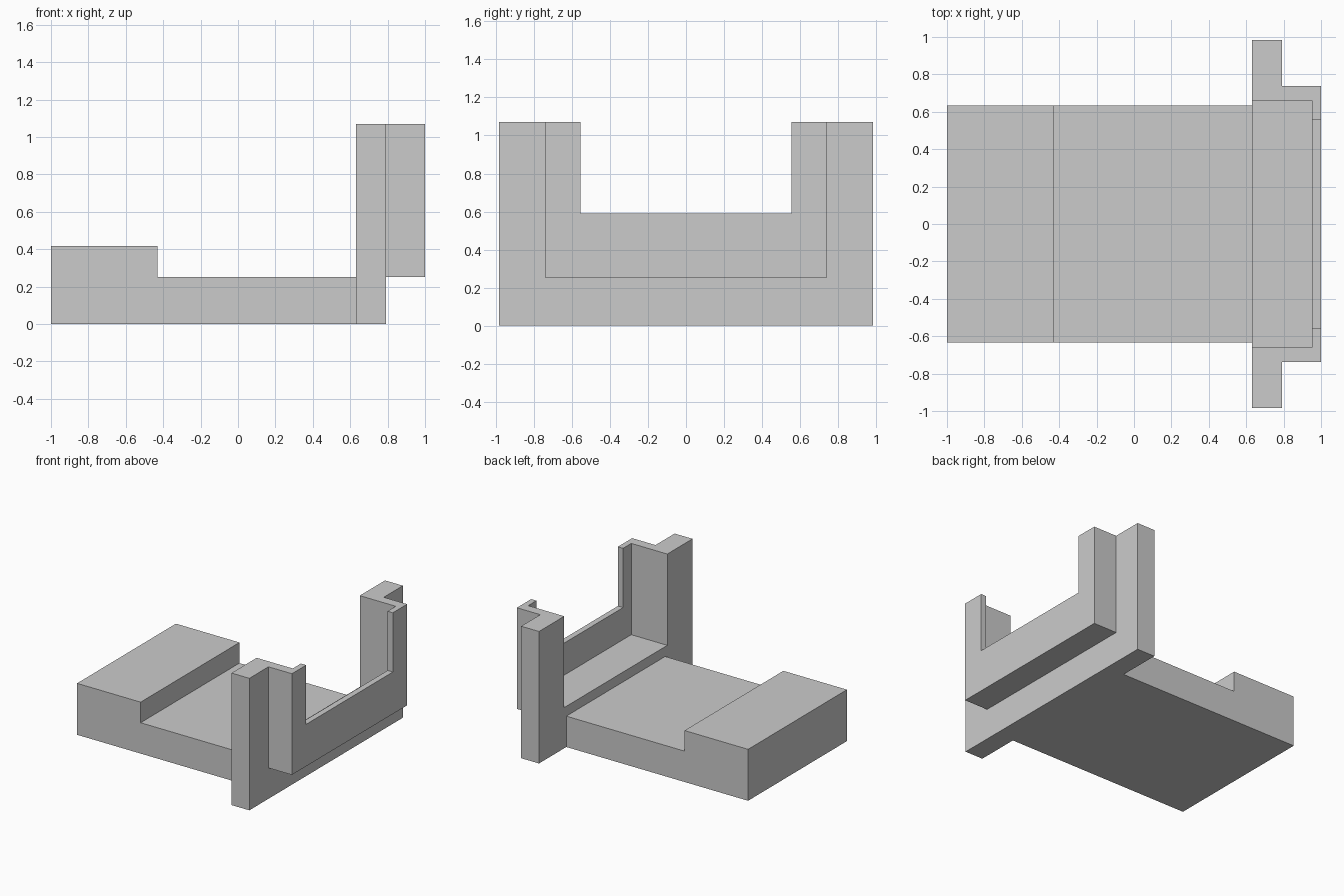
import bpy, bmesh

if "Cube" in bpy.data.objects:
    bpy.data.objects.remove(bpy.data.objects["Cube"])

grey = bpy.data.materials.new("plain grey")
grey.diffuse_color = (0.6, 0.6, 0.6, 1)
grey.use_nodes = True
grey.node_tree.nodes["Principled BSDF"].inputs["Base Color"].default_value = grey.diffuse_color


def prism(name, outline, axis, lo, hi):
    """Extrude a closed outline along 'y' (outline in x,z) or 'z' (outline in x,y)."""
    bm = bmesh.new()
    place = (lambda a, b: (a, lo, b)) if axis == 'y' else (lambda a, b: (a, b, lo))
    face = bm.faces.new([bm.verts.new(place(a, b)) for a, b in outline])
    ext = bmesh.ops.extrude_face_region(bm, geom=[face])
    d = hi - lo
    bmesh.ops.translate(bm, vec=(0, d, 0) if axis == 'y' else (0, 0, d),
                        verts=[g for g in ext['geom'] if isinstance(g, bmesh.types.BMVert)])
    bmesh.ops.recalc_face_normals(bm, faces=bm.faces)
    mesh = bpy.data.meshes.new(name)
    bm.to_mesh(mesh)
    bm.free()
    mesh.materials.append(grey)
    ob = bpy.data.objects.new(name, mesh)
    bpy.context.collection.objects.link(ob)
    return ob


def box(name, x0, x1, half_y, z0, z1):
    return prism(name, [(x0, z0), (x1, z0), (x1, z1), (x0, z1)], 'y', -half_y, half_y)


def combine(target, other, operation):
    """Apply a boolean and discard the helper."""
    mod = target.modifiers.new("bool", 'BOOLEAN')
    mod.operation, mod.solver, mod.object = operation, 'EXACT', other
    bpy.context.view_layer.objects.active = target
    bpy.ops.object.modifier_apply(modifier=mod.name)
    bpy.data.objects.remove(other)


# End frame: wide flange plate with a raised channel block on its outer face
frame = box("stepped_bracket", 0.63, 0.79, 0.983, 0, 1.07)
combine(frame, box("channel_block", 0.7, 1.0, 0.738, 0.25, 1.07), 'UNION')

# Hollow the channel, then open the thin outer lip
combine(frame, box("pocket_cutter", 0.5, 0.953, 0.66, 0.33, 1.3), 'DIFFERENCE')
combine(frame, box("lip_cutter", 0.9, 1.1, 0.555, 0.59, 1.3), 'DIFFERENCE')

# Base slab with a raised step at the far end
slab = prism("base_slab", [(-1, 0), (0.7, 0), (0.7, 0.25), (-0.43, 0.25),
                           (-0.43, 0.417), (-1, 0.417)], 'y', -0.633, 0.633)
combine(frame, slab, 'UNION')
